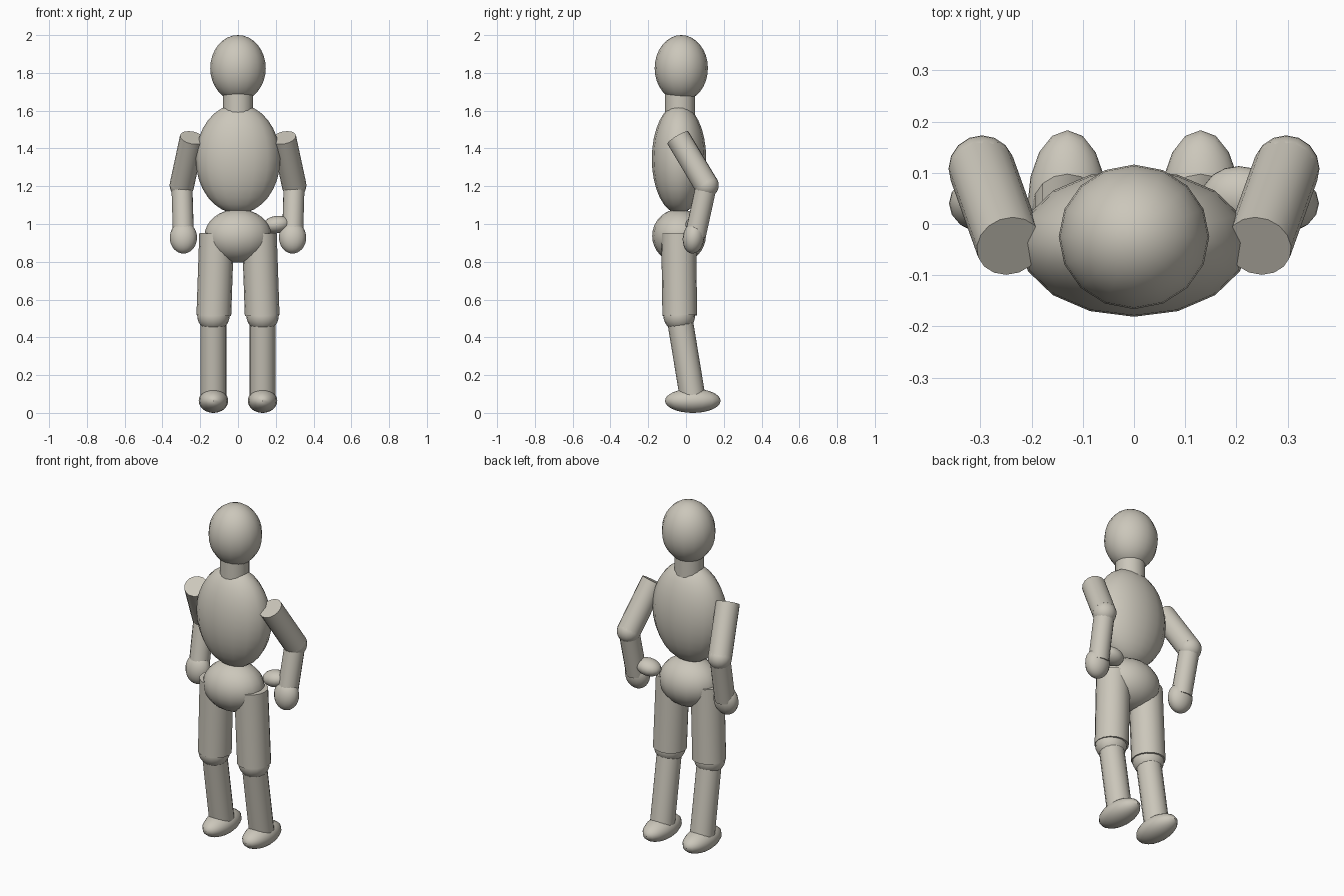
import bpy
import math
from mathutils import Vector

if "Cube" in bpy.data.objects:
    bpy.data.objects.remove(bpy.data.objects["Cube"])

SIDES = 16

grey = bpy.data.materials.new("warm_grey")
grey.diffuse_color = (0.60, 0.57, 0.495, 1.0)
grey.use_nodes = True
grey.node_tree.nodes["Principled BSDF"].inputs["Base Color"].default_value = grey.diffuse_color


def finish(name):
    """Name the fresh primitive, colour it and smooth it with crisp rims."""
    obj = bpy.context.object
    obj.name = name
    obj.data.materials.append(grey)
    bpy.ops.object.shade_smooth_by_angle(angle=math.radians(40))
    return obj


def ellipsoid(name, centre, radii, tilt=(0, 0, 0)):
    bpy.ops.mesh.primitive_uv_sphere_add(
        segments=SIDES, ring_count=SIDES, radius=1, location=centre,
        rotation=[math.radians(a) for a in tilt])
    bpy.context.object.scale = radii
    bpy.ops.object.transform_apply(location=False, rotation=False, scale=True)
    return finish(name)


def limb(name, start, end, radius):
    """Capped cylinder between two joints."""
    a, b = Vector(start), Vector(end)
    bpy.ops.mesh.primitive_cylinder_add(
        vertices=SIDES, radius=radius, depth=(b - a).length,
        location=(a + b) / 2)
    bpy.context.object.rotation_euler = (
        (b - a).to_track_quat('Z', 'Y').to_euler())
    return finish(name)


# Head, neck and trunk
ellipsoid("head", (0, -0.025, 1.825), (0.147, 0.141, 0.175))
limb("neck", (0, -0.032, 1.54), (0, -0.032, 1.72), 0.08)
ellipsoid("torso", (0, -0.037, 1.345), (0.224, 0.144, 0.29))
ellipsoid("pelvis", (0, -0.037, 0.937), (0.177, 0.142, 0.142))

for side, s in (("left", -1), ("right", 1)):
    # Arms: elbows swing out and back
    elbow = (s * 0.297, 0.108, 1.205)
    limb(side + "_upper_arm", (s * 0.243, -0.043, 1.457), elbow, 0.065)
    ellipsoid(side + "_elbow", elbow, (0.065, 0.065, 0.065))
    limb(side + "_forearm", elbow, (s * 0.289, 0.05, 0.94), 0.056)
    ellipsoid(side + "_hand", (s * 0.289, 0.04, 0.928),
              (0.072, 0.057, 0.085), (-8, 0, 0))

    # Legs: straight thighs, shins slanting backwards
    knee = (s * 0.130, -0.036, 0.515)
    limb(side + "_thigh", (s * 0.113, -0.039, 0.95),
         (s * 0.128, -0.033, 0.515), 0.092)
    ellipsoid(side + "_knee", knee, (0.086, 0.084, 0.084))
    limb(side + "_shin", knee, (s * 0.130, 0.037, 0.07), 0.068)
    ellipsoid(side + "_foot", (s * 0.130, 0.036, 0.064), (0.078, 0.147, 0.064))

# Small rounded pad beside one hip
ellipsoid("hip_pad", (0.205, 0.055, 0.997), (0.073, 0.058, 0.046), (0, -8, 0))
